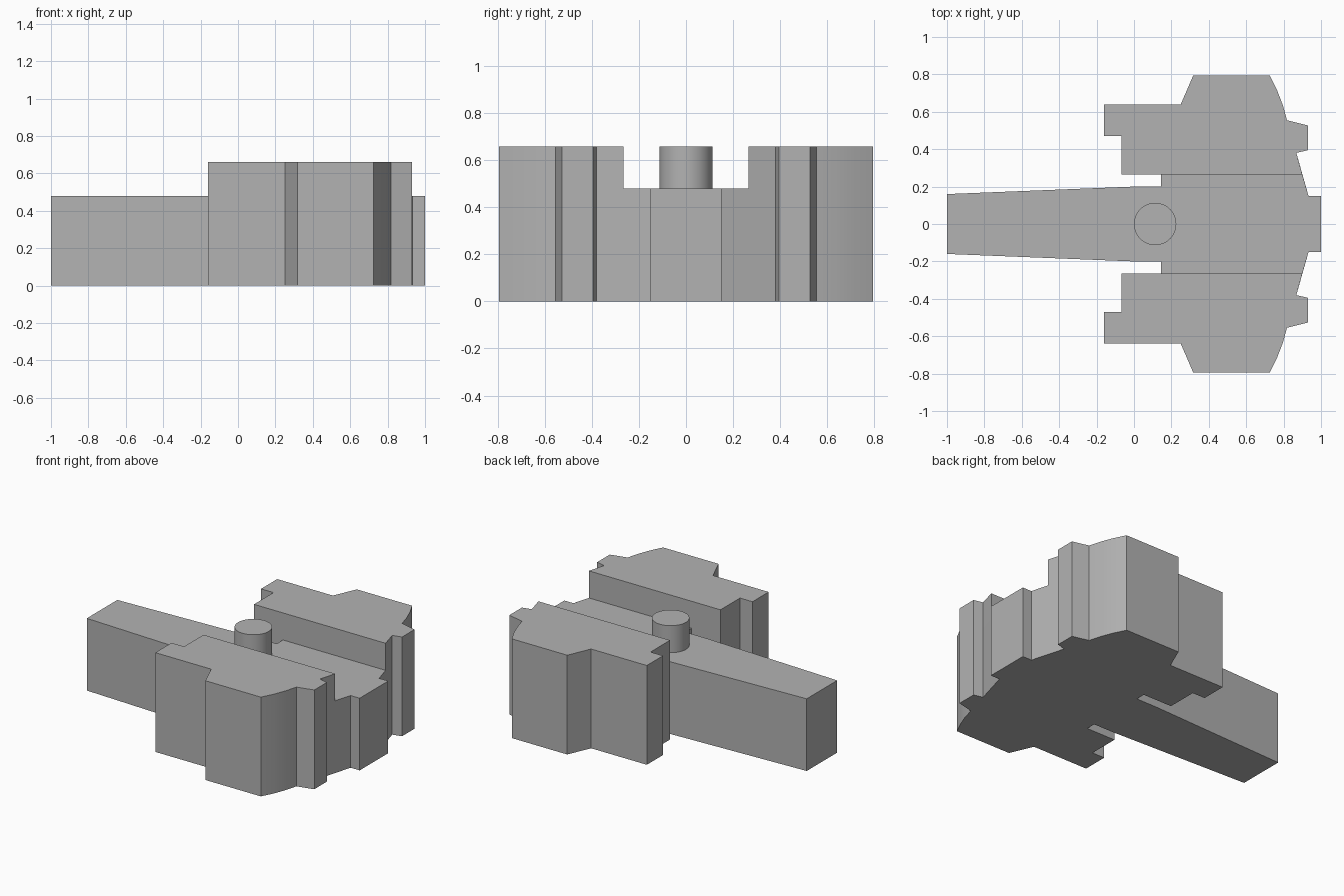
import bpy
import bmesh
import math

cube = bpy.data.objects.get("Cube")
if cube:
    bpy.data.objects.remove(cube, do_unlink=True)

DECK_Z, TOP_Z = 0.48, 0.66

grey = bpy.data.materials.new("plain grey")
grey.use_nodes = True
colour = (0.45, 0.45, 0.45, 1)
grey.diffuse_color = colour
grey.node_tree.nodes["Principled BSDF"].inputs["Base Color"].default_value = colour


def finish(bm, name):
    """Turn a bmesh into a grey object with smooth curves and sharp corners."""
    mesh = bpy.data.meshes.new(name)
    bm.to_mesh(mesh)
    bm.free()
    mesh.materials.append(grey)
    obj = bpy.data.objects.new(name, mesh)
    bpy.context.collection.objects.link(obj)
    bpy.ops.object.select_all(action="DESELECT")
    obj.select_set(True)
    bpy.context.view_layer.objects.active = obj
    bpy.ops.object.shade_smooth_by_angle(angle=math.radians(30))
    return obj


def raise_faces(bm, faces, height):
    result = bmesh.ops.extrude_face_region(bm, geom=faces)["geom"]
    verts = [g for g in result if isinstance(g, bmesh.types.BMVert)]
    bmesh.ops.translate(bm, verts=verts, vec=(0, 0, height))
    return [g for g in result if isinstance(g, bmesh.types.BMFace)]


# Half outline of the tapered arm and central deck
deck_half = [(-1, 0.16), (0, 0.2), (0.145, 0.2), (0.145, 0.265),
             (0.9, 0.265), (0.933, 0.15), (1, 0.15)]
# Outline of one raised cheek, with its curved shoulder and end tab
cheek = [(0.145, 0.265), (-0.068, 0.265), (-0.068, 0.47), (-0.16, 0.47),
         (-0.16, 0.64), (0.25, 0.64), (0.317, 0.795), (0.725, 0.795),
         (0.765, 0.715), (0.796, 0.635), (0.818, 0.555), (0.93, 0.527),
         (0.93, 0.395), (0.868, 0.38), (0.9, 0.265)]


def mirrored(points):
    return [(x, -y) for x, y in reversed(points)]


# Body: one solid raised to deck height, then the two cheeks raised further
bm = bmesh.new()
for outline in (deck_half + mirrored(deck_half), cheek, mirrored(cheek)):
    bm.faces.new([bm.verts.new((x, y, 0)) for x, y in outline])
bmesh.ops.remove_doubles(bm, verts=bm.verts[:], dist=0.0001)
tops = raise_faces(bm, bm.faces[:], DECK_Z)
cheeks = [f for f in tops if abs(f.calc_center_median().y) > 0.2]
raise_faces(bm, cheeks, TOP_Z - DECK_Z)
bmesh.ops.recalc_face_normals(bm, faces=bm.faces[:])
bmesh.ops.dissolve_limit(bm, angle_limit=math.radians(0.5),
                         verts=bm.verts[:], edges=bm.edges[:])
finish(bm, "body")

# Round pin standing on the deck
bm = bmesh.new()
bmesh.ops.create_cone(bm, cap_ends=True, segments=48, radius1=0.113,
                      radius2=0.113, depth=TOP_Z - DECK_Z)
bmesh.ops.translate(bm, verts=bm.verts[:],
                    vec=(0.113, 0, (TOP_Z + DECK_Z) / 2))
finish(bm, "pin")
